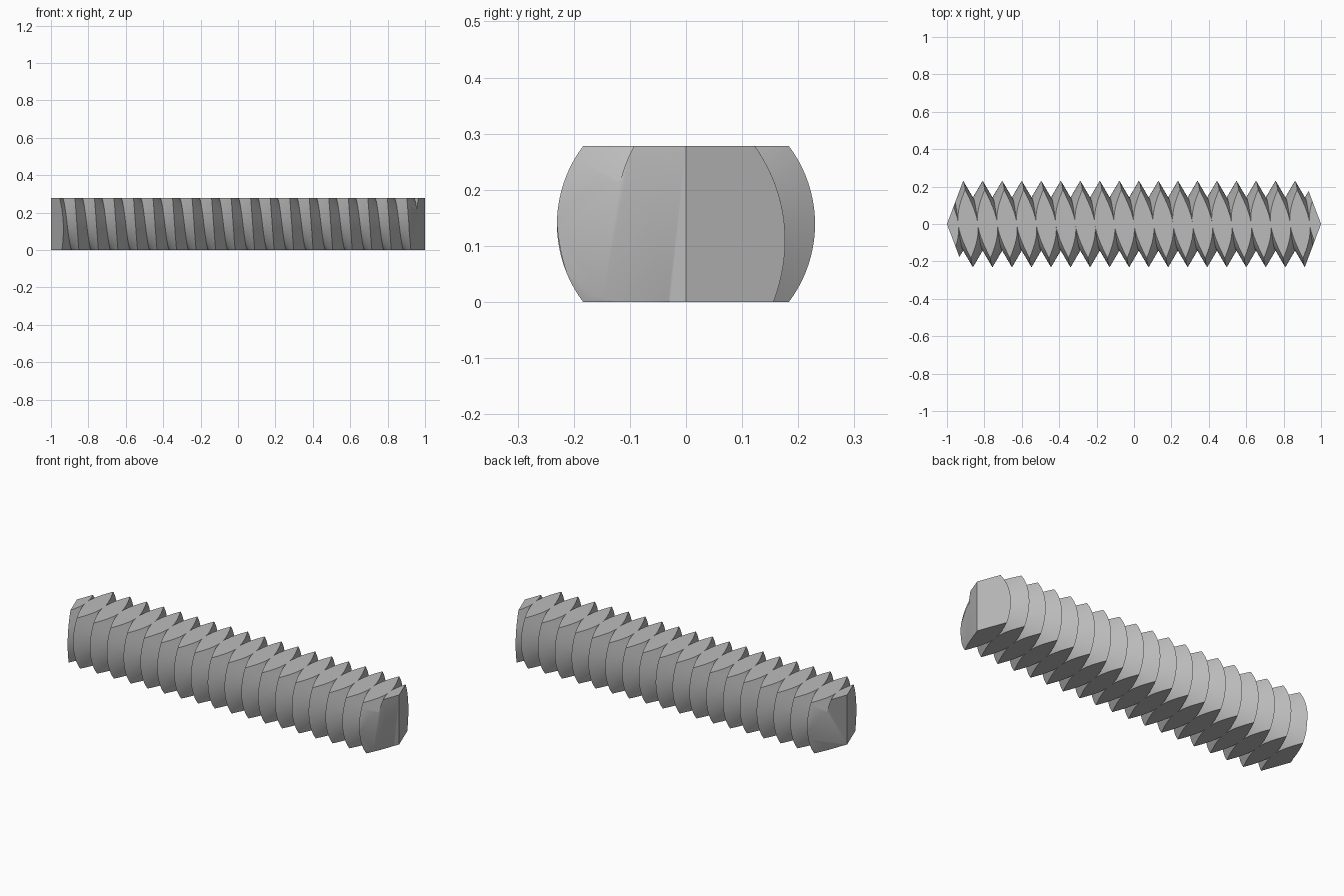
import bpy
import bmesh
from math import cos, sin, tau

cube = bpy.data.objects.get("Cube")
if cube:
    bpy.data.objects.remove(cube, do_unlink=True)

CREST, ROOT = 0.23, 0.1396     # thread radii
HALF = 0.139                   # axis height, half the distance between the flats
TIP = 0.9135                   # last full crest at each end
PITCH = 2 * TIP / 17.5
SEGMENTS, ROWS = 96, 50        # steps per turn, half pitches along the rod
START = -TIP - 4 * PITCH


def add_object(name, bm):
    bmesh.ops.recalc_face_normals(bm, faces=bm.faces)
    mesh = bpy.data.meshes.new(name)
    bm.to_mesh(mesh)
    bm.free()
    obj = bpy.data.objects.new(name, mesh)
    bpy.context.collection.objects.link(obj)
    return obj


# Right-handed sharp thread, longer than needed
bm = bmesh.new()
columns = []
for j in range(SEGMENTS):
    turn = j / SEGMENTS
    column = []
    for k in range(ROWS + 1):
        r = ROOT if k % 2 else CREST
        x = START + PITCH * (turn + k / 2)
        column.append(bm.verts.new((x, r * cos(tau * turn), HALF + r * sin(tau * turn))))
    columns.append(column)
# After one turn the helix meets itself one pitch further on
columns.append(columns[0][2:])
for a, b in zip(columns, columns[1:]):
    for k in range(min(len(a), len(b)) - 1):
        bm.faces.new((a[k], a[k + 1], b[k + 1], b[k]))

# Close both ends with fans
rims = [e for e in bm.edges if e.is_boundary]
apexes = {side: bm.verts.new((side * 1.5, 0, HALF)) for side in (-1, 1)}
for e in rims:
    side = 1 if e.verts[0].co.x > 0 else -1
    bm.faces.new((e.verts[0], e.verts[1], apexes[side]))
rod = add_object("threaded_rod", bm)

# Wedge-ended block that trims the flats and the ends
bm = bmesh.new()
width = 0.3
shoulder = 1 - width * (1 - TIP) / CREST
outline = [(1, 0), (shoulder, width), (-shoulder, width),
           (-1, 0), (-shoulder, -width), (shoulder, -width)]
base = bm.faces.new([bm.verts.new((x, y, 0)) for x, y in outline])
top = bmesh.ops.extrude_face_region(bm, geom=[base])["geom"]
bmesh.ops.translate(bm, vec=(0, 0, 2 * HALF),
                    verts=[v for v in top if isinstance(v, bmesh.types.BMVert)])
trim = add_object("trim_block", bm)
trim.hide_render = True

cut = rod.modifiers.new("trim", "BOOLEAN")
cut.operation = "INTERSECT"
cut.solver = "EXACT"
cut.object = trim
bpy.ops.object.select_all(action="DESELECT")
rod.select_set(True)
bpy.context.view_layer.objects.active = rod
bpy.ops.object.modifier_apply(modifier=cut.name)
bpy.data.objects.remove(trim, do_unlink=True)

# Grey material and smooth flanks with sharp crests
grey = bpy.data.materials.new("grey")
grey.use_nodes = True
color = (0.5, 0.5, 0.5, 1)
grey.diffuse_color = color
grey.node_tree.nodes["Principled BSDF"].inputs["Base Color"].default_value = color
rod.data.materials.clear()
rod.data.materials.append(grey)
bpy.ops.object.shade_smooth_by_angle(angle=0.5)
